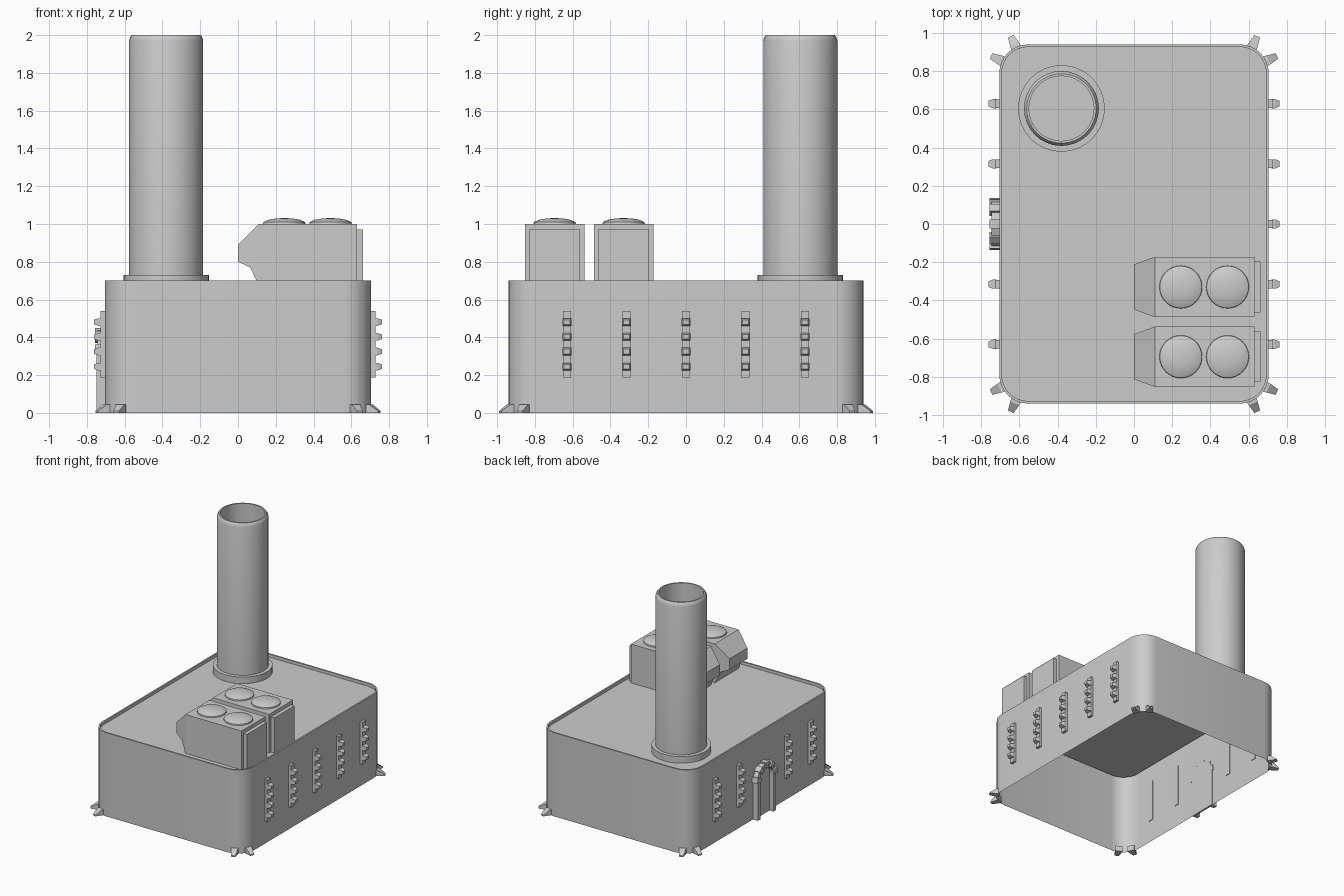
import bpy, bmesh, math
from mathutils import Matrix, Vector

if "Cube" in bpy.data.objects:
    bpy.data.objects.remove(bpy.data.objects["Cube"])


def loft(name, rings, cap_start=True, cap_end=True, recalc=True, smooth=True):
    """Skin a list of equal-length closed rings into one object."""
    bm = bmesh.new()
    vr = [[bm.verts.new(p) for p in r] for r in rings]
    n = len(vr[0])
    for a, b in zip(vr, vr[1:]):
        for i in range(n):
            j = (i + 1) % n
            bm.faces.new((a[i], a[j], b[j], b[i]))
    if cap_start:
        bm.faces.new(vr[0][::-1])
    if cap_end:
        bm.faces.new(vr[-1])
    if recalc:
        bmesh.ops.recalc_face_normals(bm, faces=bm.faces)
    me = bpy.data.meshes.new(name)
    bm.to_mesh(me)
    bm.free()
    ob = bpy.data.objects.new(name, me)
    bpy.context.collection.objects.link(ob)
    if smooth:
        bpy.ops.object.select_all(action='DESELECT')
        ob.select_set(True)
        bpy.context.view_layer.objects.active = ob
        bpy.ops.object.shade_smooth_by_angle(angle=math.radians(30))
    return ob


def circle(cx, cy, r, z, n=32):
    return [(cx + r * math.cos(2 * math.pi * i / n), cy + r * math.sin(2 * math.pi * i / n), z)
            for i in range(n)]


def rounded(hx, hy, r, z, seg=8):
    pts = []
    for k, (sx, sy) in enumerate(((1, 1), (-1, 1), (-1, -1), (1, -1))):
        for i in range(seg + 1):
            a = math.pi / 2 * (k + i / seg)
            pts.append((sx * (hx - r) + r * math.cos(a), sy * (hy - r) + r * math.sin(a), z))
    return pts


def rect_x(x, cy, hy, z0, z1):
    """Rectangle in the plane of constant x."""
    return [(x, cy - hy, z0), (x, cy + hy, z0), (x, cy + hy, z1), (x, cy - hy, z1)]


def box_x(name, x0, x1, cy, hy, z0, z1):
    return loft(name, [rect_x(x0, cy, hy, z0, z1), rect_x(x1, cy, hy, z0, z1)], smooth=False)


# Building shell: open underneath, thin parapet, recessed roof
HX, HY, R = 0.705, 0.94, 0.15
loft("building_shell", [rounded(HX, HY, R, 0), rounded(HX, HY, R, 0.70),
                        rounded(HX - 0.013, HY - 0.013, R - 0.013, 0.70),
                        rounded(HX - 0.013, HY - 0.013, R - 0.013, 0.675)],
     cap_start=False, recalc=False)

# Chimney: hollow tube with rounded lip, and base collar
CX, CY = -0.38, 0.605
loft("chimney", [circle(CX, CY, r, z) for r, z in
                 ((0.196, 0.675), (0.196, 1.97), (0.191, 1.988), (0.182, 2.0),
                  (0.170, 2.0), (0.170, 0.68))], cap_start=False, recalc=False)
loft("chimney_collar", [circle(CX, CY, r, z) for r, z in
                        ((0.227, 0.675), (0.227, 0.73), (0.196, 0.73))],
     cap_start=False, cap_end=False, recalc=False)

# Rooftop ventilation units
for k, cy in enumerate((-0.33, -0.695)):
    box_x(f"vent_unit_{k}", 0.11, 0.63, cy, 0.158, 0.675, 1.0)
    box_x(f"vent_panel_{k}", 0.63, 0.662, cy, 0.133, 0.675, 0.97)
    loft(f"vent_hood_{k}", [rect_x(0.0, cy, 0.118, 0.80, 0.89),
                            rect_x(0.065, cy, 0.142, 0.77, 0.955),
                            rect_x(0.11, cy, 0.158, 0.675, 1.0)])
    for j, cx in enumerate((0.245, 0.49)):
        loft(f"vent_dome_{k}_{j}", [circle(cx, cy, r, z) for r, z in
                                    ((0.112, 1.0), (0.110, 1.01), (0.085, 1.022),
                                     (0.045, 1.029), (0.012, 1.031))])

# Window strips with four protruding tapered panes each
for side in (1, -1):
    for i in range(-2, 3):
        if side == -1 and i == 0:
            continue
        y = i * 0.315
        box_x("window_strip", side * 0.70, side * 0.727, y, 0.022, 0.188, 0.54)
        for zc in (0.245, 0.325, 0.403, 0.481):
            loft("window_pane", [rect_x(side * x, y, hy, zc - hz, zc + hz) for x, hy, hz in
                                 ((0.72, 0.024, 0.020), (0.738, 0.024, 0.020),
                                  (0.762, 0.015, 0.012))], smooth=False)

# Arched door on the left: panel, jambs and stone blocks
ZA, RI = 0.315, 0.088
arch = [(-RI, 0), (RI, 0)] + [(RI * math.cos(math.pi * i / 12), ZA + RI * math.sin(math.pi * i / 12))
                              for i in range(13)]
loft("door_panel", [[(x, y, z) for y, z in arch] for x in (-0.70, -0.715)], smooth=False)
for s in (1, -1):
    box_x("door_jamb", -0.70, -0.75, s * 0.103, 0.017, 0, ZA)
NB = 9
for i in range(NB):
    big = i % 2 == 0
    ro, x1 = (0.136, -0.757) if big else (0.122, -0.745)
    a0, a1 = math.pi * i / NB, math.pi * (i + 1) / NB
    sec = [(r * math.cos(a), ZA + r * math.sin(a))
           for r, a in ((RI - 0.002, a0), (ro, a0), (ro, a1), (RI - 0.002, a1))]
    loft("door_arch_block", [[(x, y, z) for y, z in sec] for x in (-0.70, x1)], smooth=False)

# Claw feet: two tapered wedges at every corner
for sx in (1, -1):
    for sy in (1, -1):
        for deg in (25, 65):
            m = (Matrix.Diagonal((sx, sy, 1, 1)) @ Matrix.Translation((HX - R, HY - R, 0))
                 @ Matrix.Rotation(math.radians(deg), 4, 'Z'))
            loft("claw_foot", [[m @ Vector(p) for p in rect_x(x, 0, h, 0, z)] for x, h, z in
                               ((0.135, 0.029, 0.046), (0.165, 0.025, 0.044),
                                (0.213, 0.016, 0.010))], smooth=False)
